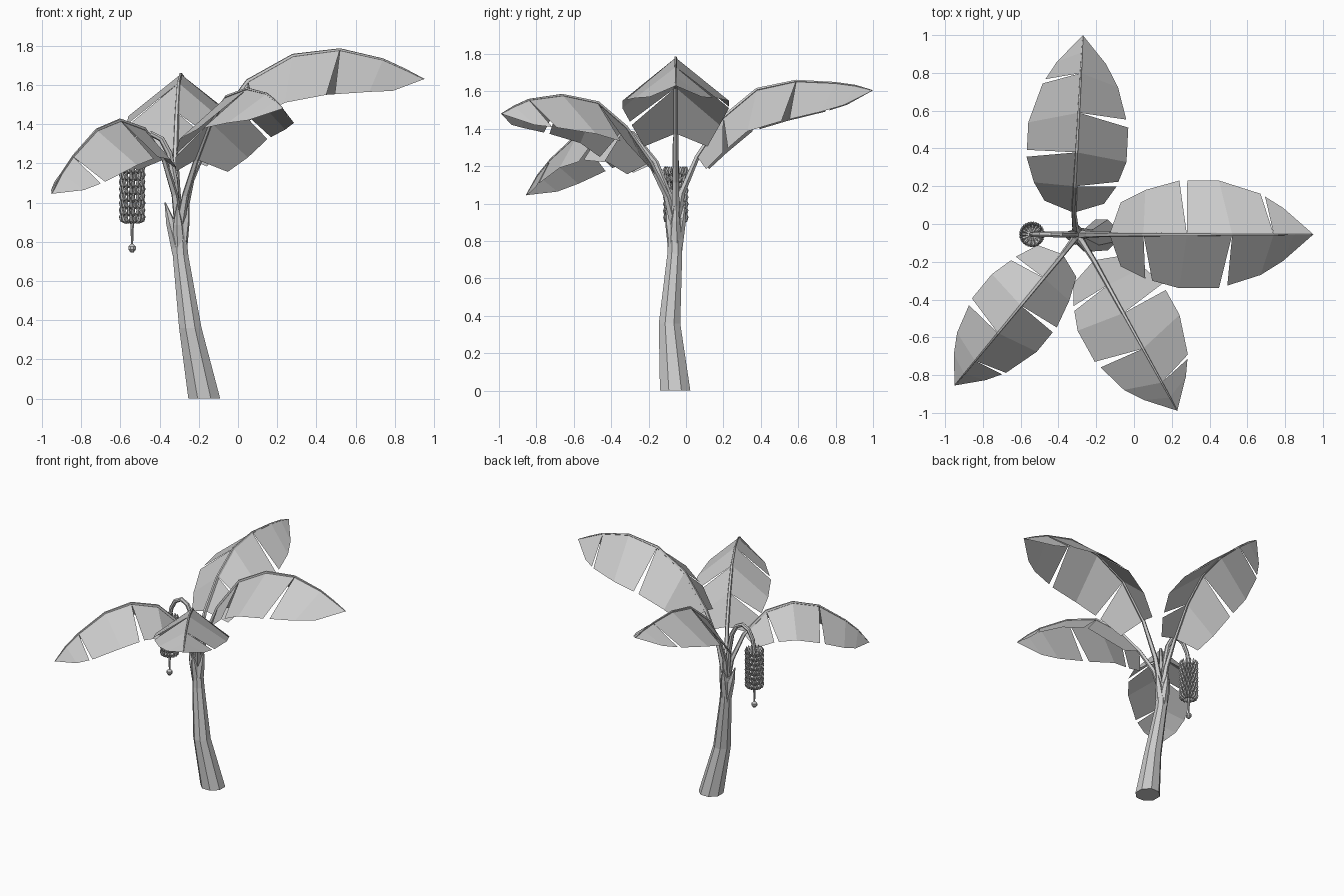
import bpy, bmesh, math
from mathutils import Vector as V

if "Cube" in bpy.data.objects:
    bpy.data.objects.remove(bpy.data.objects["Cube"])


def finish(bm, name):
    me = bpy.data.meshes.new(name)
    bm.to_mesh(me)
    bm.free()
    ob = bpy.data.objects.new(name, me)
    bpy.context.collection.objects.link(ob)
    return ob


def tube(bm, pts, radii, sides):
    """Faceted tube along a path, capped at both ends."""
    pts = [V(p) for p in pts]
    rings, side = [], None
    for i, p in enumerate(pts):
        t = (pts[min(i + 1, len(pts) - 1)] - pts[max(i - 1, 0)]).normalized()
        if side is None:
            side = t.orthogonal()
        side = (side - t * side.dot(t)).normalized()
        up = t.cross(side)
        rings.append([bm.verts.new(p + radii[i] * (side * math.cos(a) + up * math.sin(a)))
                      for a in (math.tau * (k + .5) / sides for k in range(sides))])
    for a, b in zip(rings, rings[1:]):
        for k in range(sides):
            j = (k + 1) % sides
            bm.faces.new((a[k], a[j], b[j], b[k]))
    bm.faces.new(rings[0][::-1])
    bm.faces.new(rings[-1])


# Trunk, leaning towards -x, flat on the ground
bm = bmesh.new()
path = [(-.172, -.058, 0, .088), (-.243, -.088, .36, .062),
        (-.293, -.06, .73, .043), (-.305, -.056, .92, .036)]
rings = [[bm.verts.new((x + r * math.cos(a), y + r * math.sin(a), z))
          for a in (math.tau * (k + .5) / 8 for k in range(8))] for x, y, z, r in path]
for a, b in zip(rings, rings[1:]):
    for k in range(8):
        bm.faces.new((a[k], a[(k + 1) % 8], b[(k + 1) % 8], b[k]))
bm.faces.new(rings[0][::-1])
bm.faces.new(rings[-1])
finish(bm, "trunk")

# Pointed sheaths around the trunk top
bm = bmesh.new()
for tip in ((-.372, -.06, 1.0), (-.252, -.055, 1.02), (-.31, -.105, .99), (-.31, -.005, 1.0)):
    base = V((-.298, -.058, .74))
    mid = base.lerp(V(tip), .6)
    tube(bm, [base, mid, tip], [.038, .025, .003], 6)
finish(bm, "sheaths")

# Leaf edge offsets per station: width, drop, sweep along the leaf
WIDTH = [.17, .235, .285, .285, .215, .14, 0]
DROP = [.07, .2, .24, .23, .165, .11, 0]
SWEEP = [.06, .01, -.04, -.07, -.07, -.06, 0]
SLITS = {1: (2, 4), -1: (1, 3)}


def leaf(name, origin, tip, scale, profile):
    """Leaf from a midrib profile of (distance, height) towards the tip."""
    o = V((*origin, 0))
    d = (V((*tip, 0)) - o).normalized()
    left = V((-d.y, d.x, 0))
    mids = [o + d * r + V((0, 0, z)) for r, z in profile]
    bm = bmesh.new()
    for s in (1, -1):
        edge = [m + (left * s * w - V((0, 0, h)) + d * sw) * scale
                for m, w, h, sw in zip(mids, WIDTH, DROP, SWEEP)]
        for i in range(6):
            e0 = edge[i].lerp(edge[i + 1], .2) if i in SLITS[s] else edge[i]
            loop = [mids[i], e0, edge[i + 1], mids[i + 1]]
            if i == 5:
                loop.pop(2)
            vs = [bm.verts.new(p) for p in loop]
            bm.faces.new(vs if s < 0 else vs[::-1])
    finish(bm, name + "_blade")
    # Petiole and midrib in one tapering stem
    bm = bmesh.new()
    root = V((-.3, -.057, .86))
    bend = root.lerp(mids[0], .5) - d * .025
    tube(bm, [root, bend] + mids, [.026, .018, .014, .012, .010, .008, .006, .005, .002], 5)
    finish(bm, name + "_stem")


leaf("right_leaf", (-.29, -.055), (.95, -.055), 1.0,
     [(.16, 1.375), (.34, 1.62), (.57, 1.75), (.81, 1.78), (1.03, 1.73), (1.14, 1.68), (1.24, 1.63)])
leaf("back_leaf", (-.325, -.05), (-.27, 1.0), .93,
     [(.11, 1.25), (.25, 1.46), (.43, 1.61), (.64, 1.655), (.85, 1.645), (.96, 1.63), (1.05, 1.605)])
leaf("front_right_leaf", (-.28, -.07), (.23, -.99), .9,
     [(.14, 1.22), (.29, 1.41), (.46, 1.54), (.675, 1.58), (.88, 1.555), (.97, 1.52), (1.05, 1.48)])
leaf("front_left_leaf", (-.295, -.06), (-.95, -.855), .78,
     [(.13, 1.22), (.29, 1.375), (.48, 1.42), (.67, 1.37), (.86, 1.235), (.95, 1.15), (1.03, 1.045)])

# Arching fruit stalk
CX, CY = -.54, -.055
bm = bmesh.new()
tube(bm, [(-.305, CY, .88), (-.325, CY, 1.12), (-.35, CY, 1.25), (-.39, CY, 1.325), (-.44, CY, 1.35),
          (-.49, CY, 1.325), (-.525, CY, 1.26), (CX, CY, 1.18), (CX, CY, .9), (CX, CY, .78)],
     [.02, .018, .017, .016, .016, .016, .015, .014, .010, .005], 7)
finish(bm, "fruit_stalk")

# Fruit bunch: staggered rows of upturned fingers
bm = bmesh.new()
ROWS, COUNT = 8, 15
for row in range(ROWS):
    z = .9 + row * .036
    for k in range(COUNT):
        a = math.tau * (k + .5 * (row % 2)) / COUNT
        c, s = math.cos(a), math.sin(a)
        tube(bm, [(CX + r * c, CY + r * s, z + h)
                  for r, h in ((.01, .008), (.036, 0), (.055, .01), (.061, .028), (.058, .045))],
             [.004, .008, .0095, .008, .003], 5)
finish(bm, "fruit_bunch")

# Flower bud under the bunch
bm = bmesh.new()
tube(bm, [(CX, CY, z) for z in (.79, .777, .76, .745)], [.006, .02, .02, .008], 8)
finish(bm, "flower_bud")
